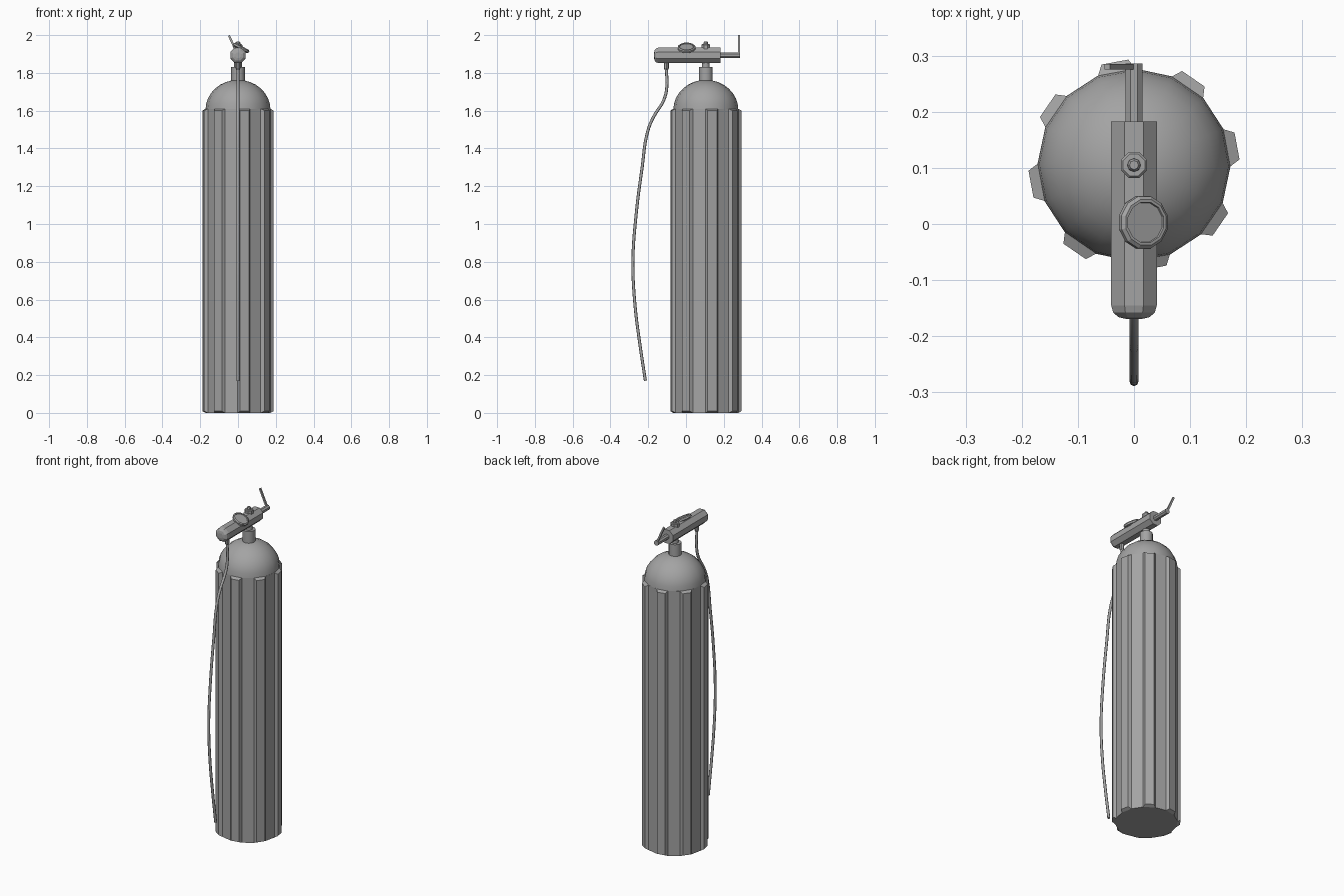
import bpy, bmesh, math
from mathutils import Vector, Matrix

if "Cube" in bpy.data.objects:
    bpy.data.objects.remove(bpy.data.objects["Cube"], do_unlink=True)

grey = bpy.data.materials.new("steel grey")
grey.use_nodes = True
color = (0.37, 0.37, 0.37, 1)
grey.diffuse_color = color
grey.node_tree.nodes["Principled BSDF"].inputs["Base Color"].default_value = color

AXIS_Y = 0.105   # tank centre line
VALVE_Z = 1.893  # valve centre line


def finish(name, bm, smooth=None):
    bmesh.ops.recalc_face_normals(bm, faces=bm.faces[:])
    mesh = bpy.data.meshes.new(name)
    bm.to_mesh(mesh)
    bm.free()
    mesh.materials.append(grey)
    obj = bpy.data.objects.new(name, mesh)
    bpy.context.collection.objects.link(obj)
    if smooth:
        bpy.ops.object.select_all(action='DESELECT')
        obj.select_set(True)
        bpy.context.view_layer.objects.active = obj
        bpy.ops.object.shade_smooth_by_angle(angle=math.radians(smooth))
    return obj


def lathe_mesh(profile, sides, turn=0.0):
    """Closed turned solid around z from (radius, height) pairs."""
    bm = bmesh.new()
    rings = []
    for r, h in profile:
        angles = [turn + math.tau * i / sides for i in range(sides)]
        rings.append([bm.verts.new((r * math.cos(a), r * math.sin(a), h)) for a in angles])
    for low, high in zip(rings, rings[1:]):
        for i in range(sides):
            j = (i + 1) % sides
            bm.faces.new((low[i], low[j], high[j], high[i]))
    bm.faces.new(rings[0][::-1])
    bm.faces.new(rings[-1])
    return bm


def turned(name, profile, sides, place, turn=0.0, smooth=None):
    bm = lathe_mesh(profile, sides, turn)
    bmesh.ops.transform(bm, matrix=place, verts=bm.verts[:])
    return finish(name, bm, smooth)


upright = Matrix.Translation((0, AXIS_Y, 0))
along_y = Matrix.Translation((0, 0, VALVE_Z)) @ Matrix.Rotation(-math.pi / 2, 4, 'X')

# Tank body: every second side is raised into a bevelled rib
TURN = math.radians(-0.75)
bm = lathe_mesh([(0.172, 0), (0.172, 1.61)], 16, TURN)
bmesh.ops.recalc_face_normals(bm, faces=bm.faces[:])
ribs = []
for f in bm.faces:
    if abs(f.normal.z) < 0.5:
        c = f.calc_center_median()
        step = round((math.atan2(c.y, c.x) - TURN) / (math.tau / 16) - 0.5)
        if step % 2 == 0:
            ribs.append(f)
bmesh.ops.inset_individual(bm, faces=ribs, thickness=0.013, depth=0.018)
bmesh.ops.transform(bm, matrix=upright, verts=bm.verts[:])
finish("tank_body", bm)

# Domed shoulder
dome = [(0.172 * math.cos(a), 1.605 + 0.158 * math.sin(a))
        for a in [math.radians(80 * i / 7) for i in range(8)]]
turned("tank_dome", dome, 16, upright, TURN, smooth=40)

# Neck, stem and the top nut on the tank axis
turned("neck", [(0.036, 1.74), (0.036, 1.83)], 12, upright, smooth=35)
turned("valve_stem", [(0.02, 1.82), (0.02, 1.87)], 10, upright, smooth=40)
turned("top_nut", [(0.025, 1.92), (0.025, 1.948), (0.021, 1.952)], 8, upright, math.pi / 8)
turned("top_post", [(0.012, 1.94), (0.012, 1.96), (0.008, 1.966)], 8, upright)

# Horizontal valve body with rounded front end
turned("valve_body",
       [(0.016, -0.169), (0.03, -0.166), (0.04, -0.158), (0.044, -0.145), (0.044, 0.183)],
       8, along_y, math.pi / 8)
turned("valve_spindle", [(0.016, 0.17), (0.016, 0.286)], 8, along_y, math.pi / 8)

# Lever bar leaning to the right from the end of the spindle
start, end = Vector((0, 0.28, VALVE_Z)), Vector((-0.048, 0.28, 1.998))
bm = bmesh.new()
bmesh.ops.create_cube(bm, size=1)
lean = (end - start).to_track_quat('Z', 'Y').to_matrix().to_4x4()
size = Matrix.Diagonal((0.01, 0.011, (end - start).length, 1))
bmesh.ops.transform(bm, matrix=Matrix.Translation((start + end) / 2) @ lean @ size, verts=bm.verts[:])
finish("lever", bm)

# Tilted pressure gauge with a raised rim
tilt = Matrix.Translation((0.017, 0.003, 1.933)) @ Matrix.Rotation(math.radians(28), 4, 'Y')
turned("gauge",
       [(0.036, -0.012), (0.048, -0.006), (0.048, 0.004), (0.042, 0.009), (0.037, 0.009), (0.036, 0.005)],
       12, tilt, math.pi / 12)
turned("gauge_stem", [(0.012, -0.03), (0.012, -0.008)], 8, tilt)

# Hose fitting below the valve
turned("hose_fitting", [(0.009, 1.815), (0.013, 1.825), (0.013, 1.87)], 8,
       Matrix.Translation((0, -0.104, 0)))

# Hanging hose swept along a soft curve
path = [(-0.104, 1.825), (-0.102, 1.72), (-0.118, 1.655), (-0.17, 1.57), (-0.203, 1.49),
        (-0.232, 1.3), (-0.264, 1.05), (-0.281, 0.8), (-0.27, 0.57), (-0.245, 0.37), (-0.215, 0.17)]
curve = bpy.data.curves.new("hose_path", 'CURVE')
curve.dimensions = '3D'
curve.bevel_depth = 0.008
curve.bevel_resolution = 2
curve.resolution_u = 4
curve.use_fill_caps = True
spline = curve.splines.new('BEZIER')
spline.bezier_points.add(len(path) - 1)
for point, (y, z) in zip(spline.bezier_points, path):
    point.co = (0, y, z)
    point.handle_left_type = point.handle_right_type = 'AUTO'
curve.materials.append(grey)
hose = bpy.data.objects.new("hose", curve)
bpy.context.collection.objects.link(hose)
